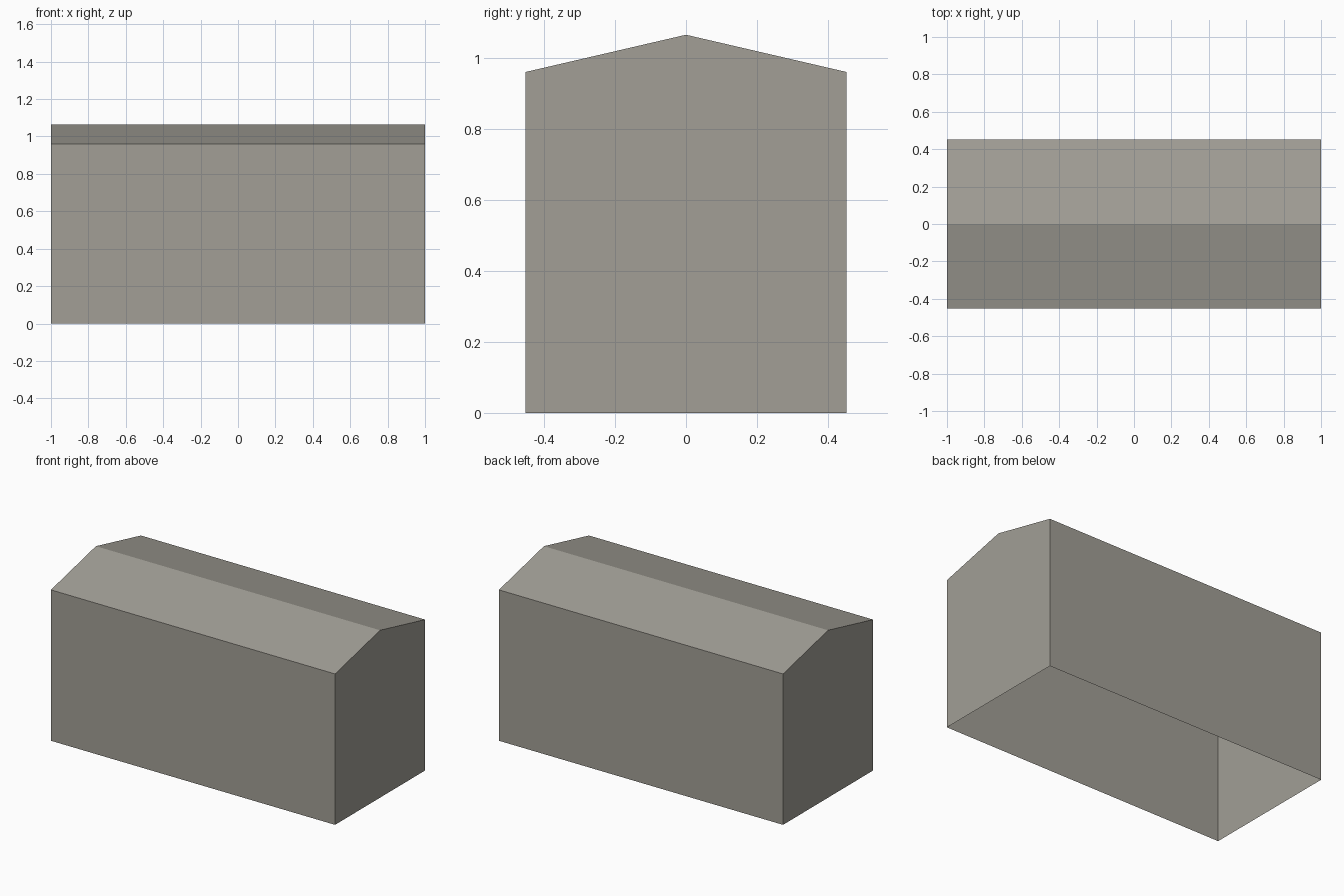
import bpy

if "Cube" in bpy.data.objects:
    bpy.data.objects.remove(bpy.data.objects["Cube"])

# Single flat colour
mat = bpy.data.materials.new("warm grey")
mat.diffuse_color = (0.36, 0.345, 0.305, 1.0)
mat.use_nodes = True
mat.node_tree.nodes["Principled BSDF"].inputs["Base Color"].default_value = mat.diffuse_color

# Gabled end profile (y, z), open along the bottom
profile = [(-0.4525, 0), (-0.4525, 0.96), (0, 1.065), (0.4525, 0.96), (0.4525, 0)]
n = len(profile)

# Walls and roof slopes run between the two ends; the underside stays open
verts = [(x, y, z) for x in (-1, 1) for y, z in profile]
faces = [(i, n + i, n + i + 1, i + 1) for i in range(n - 1)]
faces += [tuple(range(n)), tuple(reversed(range(n, 2 * n)))]

mesh = bpy.data.meshes.new("gabled_shell")
mesh.from_pydata(verts, [], faces)
mesh.materials.append(mat)
mesh.update()
shell = bpy.data.objects.new("gabled_shell", mesh)
bpy.context.collection.objects.link(shell)
